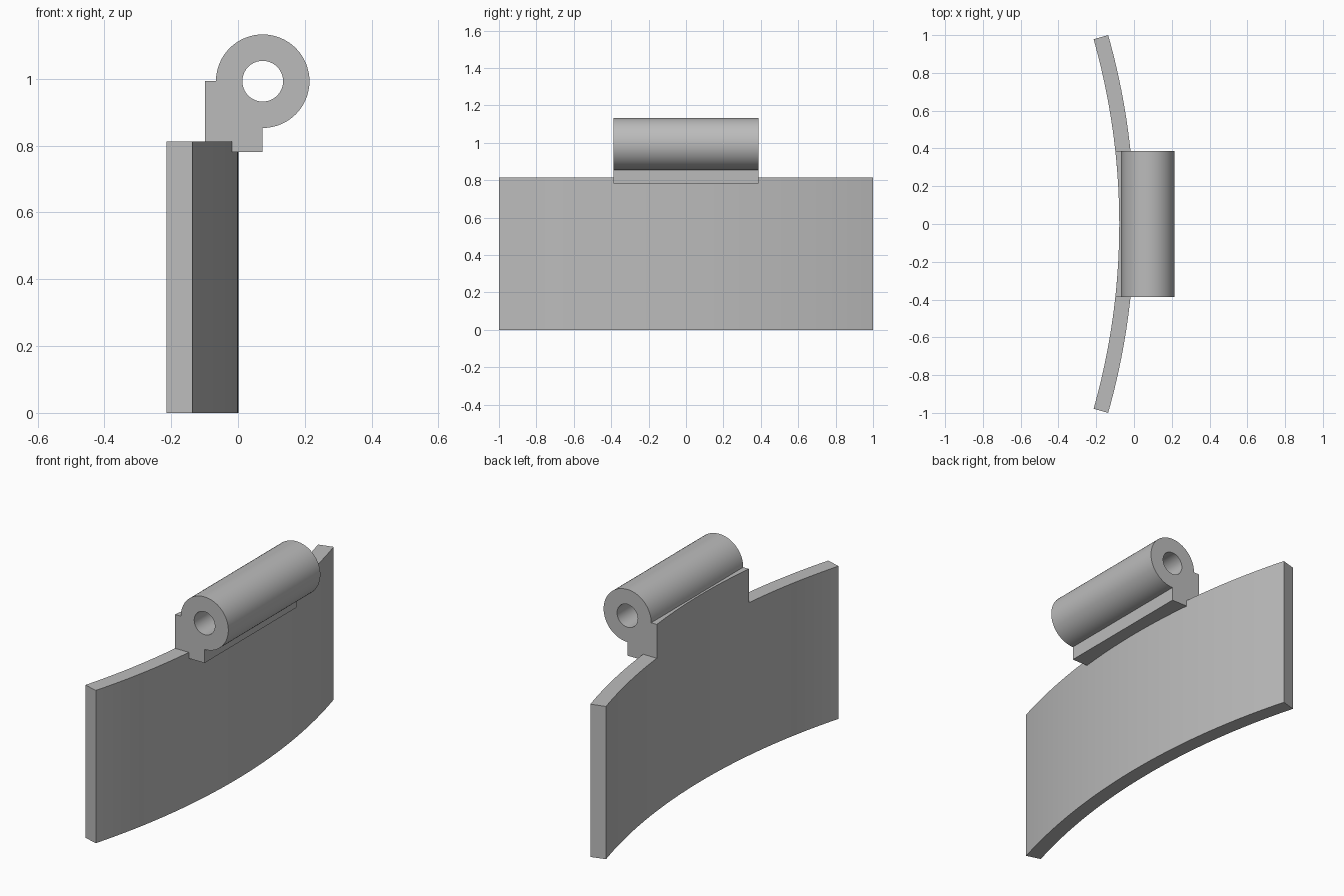
import bpy, bmesh, math

cube = bpy.data.objects.get("Cube")
if cube:
    bpy.data.objects.remove(cube, do_unlink=True)

GREY = (0.5, 0.5, 0.5, 1.0)
mat = bpy.data.materials.new("plain grey")
mat.use_nodes = True
mat.diffuse_color = GREY
mat.node_tree.nodes["Principled BSDF"].inputs["Base Color"].default_value = GREY

# Shared dimensions
R_OUT, THICK = 3.67, 0.08
R_IN = R_OUT - THICK
ARC_X = 0.002 - R_OUT            # centre of the plate's curve
PLATE_TOP = 0.813
HALF_ANGLE = math.asin(1 / R_OUT)
BARREL_X, BARREL_Z, BARREL_R, HOLE_R = 0.074, 0.993, 0.14, 0.061
BRACKET_HALF, BRACKET_BOTTOM = 0.387, 0.781


def curve_x(radius, y):
    return ARC_X + math.sqrt(radius * radius - y * y)


def circle(radius, start, end, steps):
    return [(BARREL_X + radius * math.cos(a), BARREL_Z + radius * math.sin(a))
            for a in (start + (end - start) * i / steps for i in range(steps + 1))]


def sweep(bm, sections):
    """Join closed sections into a tube; return the edges of both end loops."""
    loops = [[bm.verts.new(p) for p in s] for s in sections]
    for a, b in zip(loops, loops[1:]):
        for i in range(len(a)):
            j = (i + 1) % len(a)
            bm.faces.new((a[i], a[j], b[j], b[i]))
    return [[bm.edges.get((lp[i - 1], lp[i])) for i in range(len(lp))]
            for lp in (loops[0], loops[-1])]


def finish(bm, name):
    bmesh.ops.recalc_face_normals(bm, faces=bm.faces[:])
    mesh = bpy.data.meshes.new(name)
    bm.to_mesh(mesh)
    bm.free()
    mesh.materials.append(mat)
    obj = bpy.data.objects.new(name, mesh)
    bpy.context.collection.objects.link(obj)
    bpy.ops.object.select_all(action='DESELECT')
    obj.select_set(True)
    bpy.context.view_layer.objects.active = obj
    bpy.ops.object.shade_smooth_by_angle(angle=math.radians(30))


# Curved plate: a rectangle swept around the arc
bm = bmesh.new()
sections = []
for i in range(49):
    a = HALF_ANGLE * (i / 24 - 1)
    sections.append([(ARC_X + r * math.cos(a), r * math.sin(a), z)
                     for r, z in ((R_IN, 0), (R_OUT, 0), (R_OUT, PLATE_TOP), (R_IN, PLATE_TOP))])
for ends in sweep(bm, sections):
    bmesh.ops.contextual_create(bm, geom=ends)
finish(bm, "curved_plate")

# Hinge bracket: barrel and foot profile whose back follows the plate
bm = bmesh.new()
barrel = circle(BARREL_R, -math.pi / 2, math.pi, 48)
hole = circle(HOLE_R, 0, 2 * math.pi, 40)[:-1]
outer_sections, hole_sections = [], []
for i in range(19):
    y = BRACKET_HALF * (i / 9 - 1)
    back, front = curve_x(R_IN, y), curve_x(R_OUT, y)
    foot = [(back, BARREL_Z), (back, PLATE_TOP), (front, PLATE_TOP),
            (front, BRACKET_BOTTOM), (BARREL_X, BRACKET_BOTTOM)]
    outer_sections.append([(x, y, z) for x, z in foot + barrel])
for y in (-BRACKET_HALF, BRACKET_HALF):
    hole_sections.append([(x, y, z) for x, z in hole])
outer_ends = sweep(bm, outer_sections)
hole_ends = sweep(bm, hole_sections)
for rim, bore, side in zip(outer_ends, hole_ends, (-1, 1)):
    bmesh.ops.triangle_fill(bm, edges=rim + bore, use_beauty=True, normal=(0, side, 0))
finish(bm, "hinge_bracket")
